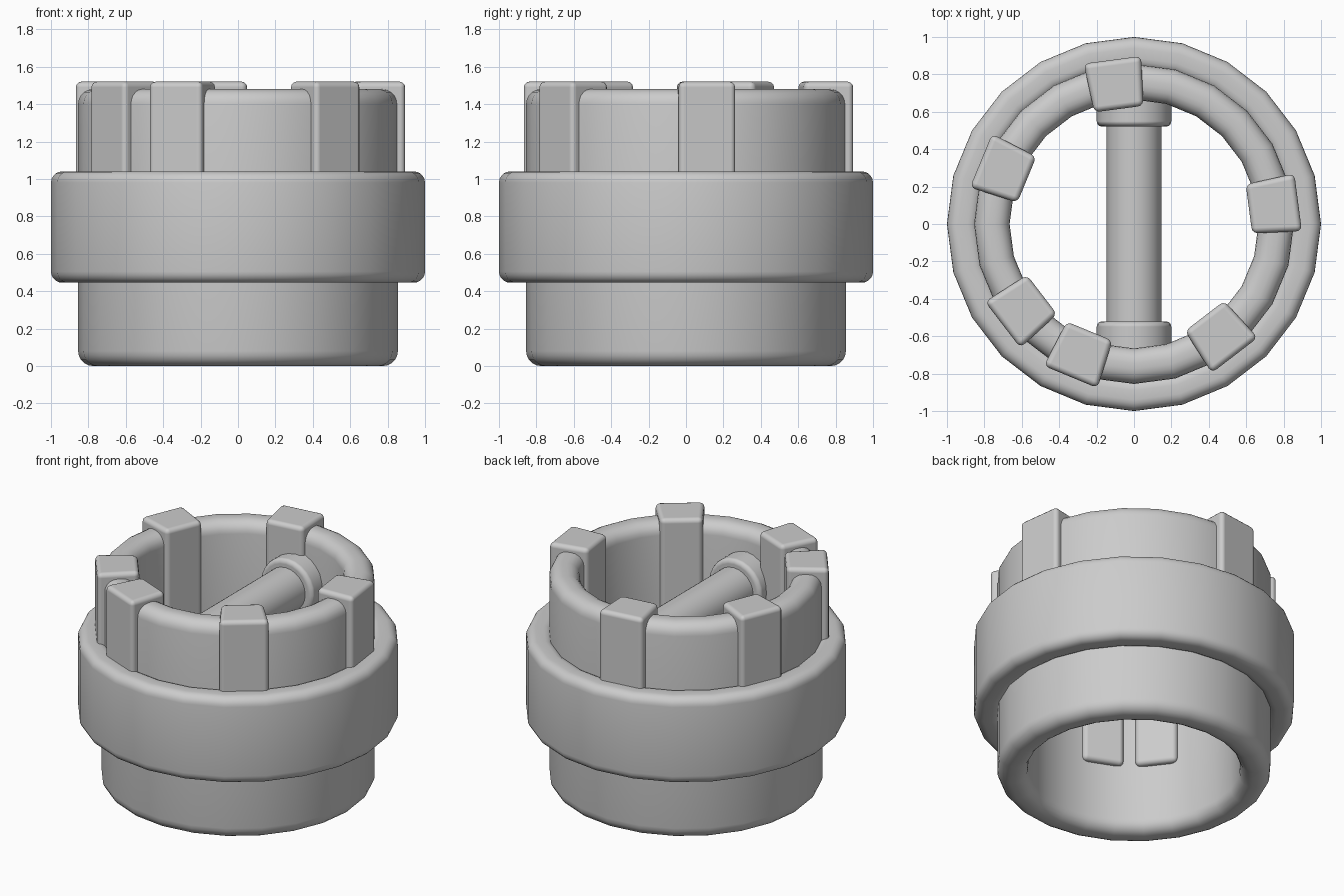
import bpy, bmesh, math
from mathutils import Matrix, Vector

if "Cube" in bpy.data.objects:
    bpy.data.objects.remove(bpy.data.objects["Cube"])


def finish(name, bm, smooth=True):
    bmesh.ops.recalc_face_normals(bm, faces=bm.faces)
    mesh = bpy.data.meshes.new(name)
    bm.to_mesh(mesh)
    bm.free()
    for p in mesh.polygons:
        p.use_smooth = smooth
    obj = bpy.data.objects.new(name, mesh)
    bpy.context.collection.objects.link(obj)
    return obj


def rounded_ring(name, r_in, r_out, z0, z1, fillet, sides=24, steps=5):
    """Rounded rectangle profile revolved around z."""
    profile = []
    corners = [(r_out - fillet, z1 - fillet), (r_in + fillet, z1 - fillet),
               (r_in + fillet, z0 + fillet), (r_out - fillet, z0 + fillet)]
    for q, (cr, cz) in enumerate(corners):
        for s in range(steps + 1):
            a = (q + s / steps) * math.pi / 2
            profile.append((cr + fillet * math.cos(a), cz + fillet * math.sin(a)))
    bm = bmesh.new()
    rings = []
    for i in range(sides):
        t = 2 * math.pi * i / sides
        rings.append([bm.verts.new((r * math.cos(t), r * math.sin(t), z)) for r, z in profile])
    n = len(profile)
    for i in range(sides):
        a, b = rings[i], rings[(i + 1) % sides]
        for j in range(n):
            k = (j + 1) % n
            bm.faces.new((a[j], b[j], b[k], a[k]))
    return finish(name, bm)


def add_bevel(obj, width):
    mod = obj.modifiers.new("bevel", 'BEVEL')
    mod.width = width
    mod.segments = 3
    mod.limit_method = 'ANGLE'
    mod.angle_limit = math.radians(40)
    mod.harden_normals = True


def rod(name, radius, y0, y1, z, bevel):
    """Cylinder lying along y."""
    bm = bmesh.new()
    m = Matrix.Translation((0, (y0 + y1) / 2, z)) @ Matrix.Rotation(math.pi / 2, 4, 'X')
    bmesh.ops.create_cone(bm, cap_ends=True, segments=24, radius1=radius,
                          radius2=radius, depth=y1 - y0, matrix=m)
    obj = finish(name, bm)
    add_bevel(obj, bevel)
    return obj


def wedge_block(name, angle):
    """Upright block, slightly narrower towards the centre, on the tube wall."""
    bm = bmesh.new()
    bmesh.ops.create_cube(bm, size=1)
    rot = Matrix.Rotation(math.radians(angle), 3, 'Z')
    for v in bm.verts:
        outer = v.co.x > 0
        v.co = rot @ Vector((0.885 if outer else 0.62,
                             v.co.y * (0.31 if outer else 0.265),
                             1.52 if v.co.z > 0 else 0.46))
    add_bevel(finish(name, bm), 0.03)


# Main tube and the wide band around it
rounded_ring("inner_tube", 0.665, 0.855, 0.0, 1.48, 0.08)
rounded_ring("outer_band", 0.83, 1.0, 0.445, 1.04, 0.06)

# Irregularly spaced battlement blocks, centred on tube facets
for i, angle in enumerate((7.5, 97.5, 157.5, 217.5, 247.5, 307.5)):
    wedge_block(f"rim_block_{i + 1}", angle)

# Cross bar with a collar at each end
BAR_Z = 1.13
rod("cross_bar", 0.147, -0.7, 0.7, BAR_Z, 0.02)
rod("collar_front", 0.2, -0.72, -0.52, BAR_Z, 0.03)
rod("collar_back", 0.2, 0.52, 0.72, BAR_Z, 0.03)
